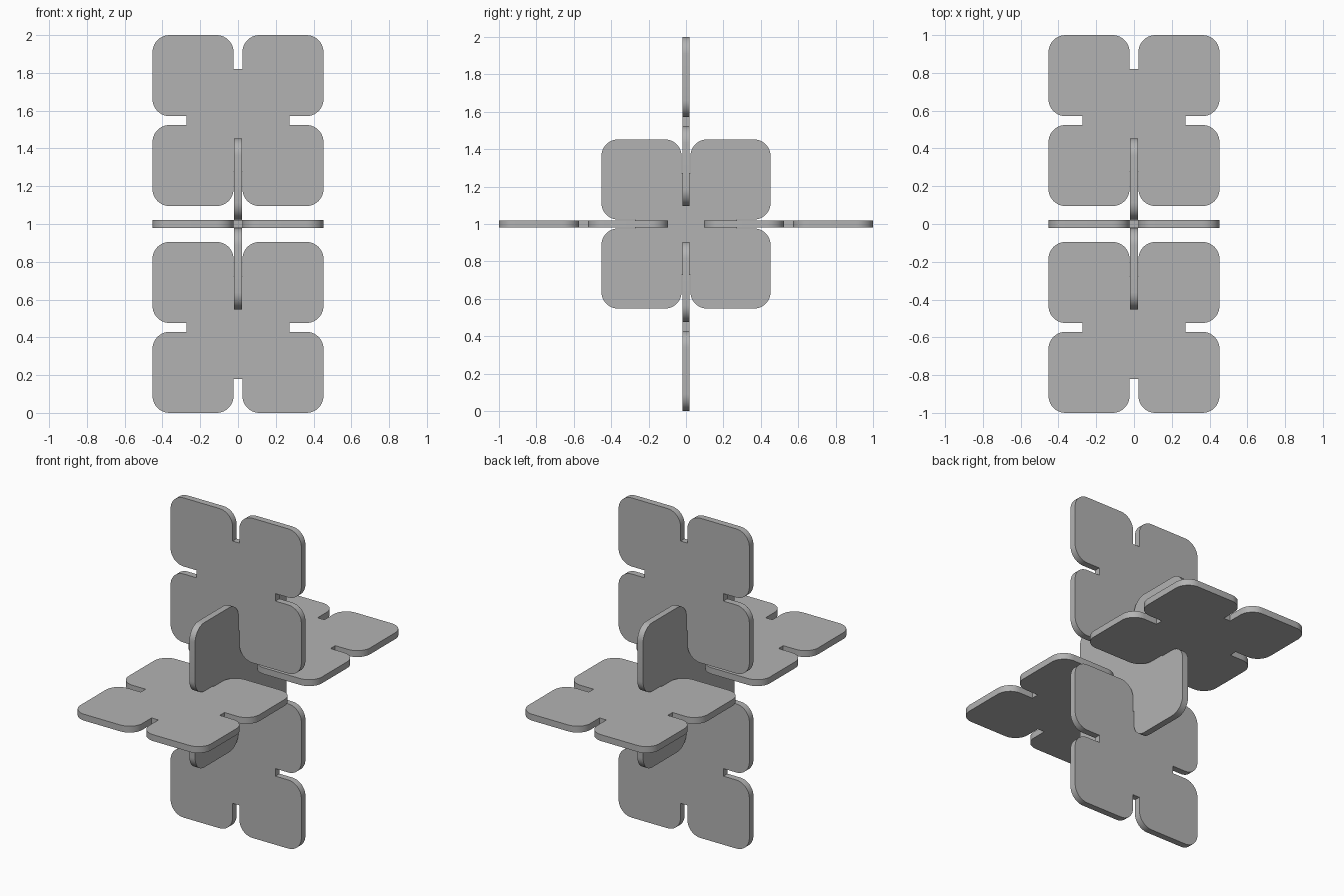
import bpy, bmesh, math
from mathutils import Matrix

if "Cube" in bpy.data.objects:
    bpy.data.objects.remove(bpy.data.objects["Cube"])

HALF, T = 0.4525, 0.04       # plate half width, thickness
SLOT, INNER = 0.0235, 0.273  # slot half width, slot end distance from centre
R, SEG = 0.09, 10            # corner radius, steps per corner

mat = bpy.data.materials.new("light_grey")
mat.diffuse_color = (0.45, 0.45, 0.45, 1)
mat.use_nodes = True
mat.node_tree.nodes["Principled BSDF"].inputs["Base Color"].default_value = mat.diffuse_color


def outline():
    """Quarter petal (top right) with three rounded corners, repeated by 90 degrees."""
    lo, hi = SLOT + R, HALF - R
    quarter = [(INNER, SLOT)]
    # slot mouth, outer corner, slot mouth: running counter-clockwise
    for cx, cy, start in ((hi, lo, -90), (hi, hi, 0), (lo, hi, 90)):
        for i in range(SEG + 1):
            a = math.radians(start + 90 * i / SEG)
            quarter.append((cx + R * math.cos(a), cy + R * math.sin(a)))
    quarter.append((SLOT, INNER))
    pts = []
    for k in range(4):
        c, s = round(math.cos(k * math.pi / 2)), round(math.sin(k * math.pi / 2))
        pts += [(c * x - s * y, s * x + c * y) for x, y in quarter]
    return pts


def plate(name, loc, axis=None):
    bm = bmesh.new()
    face = bm.faces.new([bm.verts.new((x, y, -T / 2)) for x, y in outline()])
    new = bmesh.ops.extrude_face_region(bm, geom=[face])["geom"]
    bmesh.ops.translate(bm, vec=(0, 0, T),
                        verts=[v for v in new if isinstance(v, bmesh.types.BMVert)])
    bmesh.ops.recalc_face_normals(bm, faces=bm.faces)
    bmesh.ops.triangulate(bm, faces=[f for f in bm.faces if len(f.verts) > 4])
    if axis:
        bm.transform(Matrix.Rotation(math.pi / 2, 4, axis))
    me = bpy.data.meshes.new(name)
    bm.to_mesh(me)
    bm.free()
    me.materials.append(mat)
    ob = bpy.data.objects.new(name, me)
    ob.location = loc
    bpy.context.collection.objects.link(ob)
    bpy.ops.object.select_all(action='DESELECT')
    ob.select_set(True)
    bpy.context.view_layer.objects.active = ob
    bpy.ops.object.shade_smooth_by_angle(angle=math.radians(30))


D = 1 - HALF
# upright centre plate, facing sideways
plate("centre_plate", (0, 0, 1), 'Y')
# upper and lower plates slotted in vertically
plate("upper_plate", (0, 0, 1 + D), 'X')
plate("lower_plate", (0, 0, 1 - D), 'X')
# front and back plates lying flat
plate("front_plate", (0, -D, 1))
plate("back_plate", (0, D, 1))
